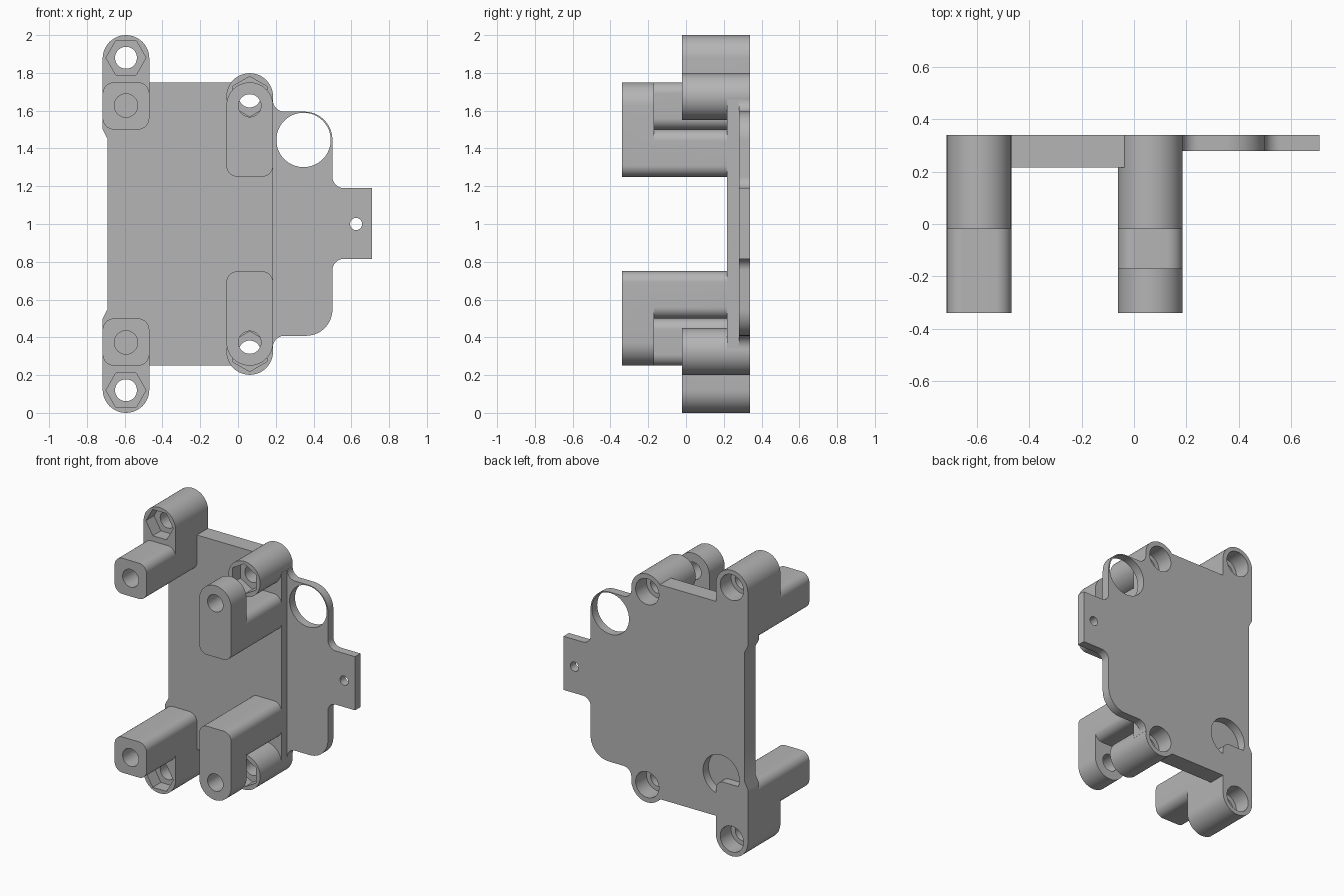
import bpy, bmesh, math
from mathutils import Vector

if "Cube" in bpy.data.objects:
    bpy.data.objects.remove(bpy.data.objects["Cube"])

grey = bpy.data.materials.new("plain_grey")
grey.use_nodes = True
COLOUR = (0.46, 0.46, 0.46, 1)
grey.diffuse_color = COLOUR
grey.node_tree.nodes["Principled BSDF"].inputs["Base Color"].default_value = COLOUR

BACK, FRONT = 0.34, -0.34
PLATE_FRONT, BOSS_FRONT, ARM_BACK = 0.217, -0.02, -0.17
R = 0.1235                      # half width of every post and boss
XR, XL = -0.593, 0.062          # the two column centres


def rounded(corners, steps=12):
    """Outline from (x, z, radius) corners; rounded ones are right angles."""
    out = []
    for i, (x, z, r) in enumerate(corners):
        p = Vector((x, z))
        if r == 0:
            out.append(p)
            continue
        u = (Vector(corners[i - 1][:2]) - p).normalized()
        v = (Vector(corners[(i + 1) % len(corners)][:2]) - p).normalized()
        for k in range(steps + 1):
            t = math.pi / 2 * k / steps
            out.append(p + r * (u + v) - r * (v * math.cos(t) + u * math.sin(t)))
    return out


def block(x, z0, z1, bottom, top):
    """Column-wide outline with its own corner radii at bottom and top."""
    return rounded([(x - R, z0, bottom), (x + R, z0, bottom),
                    (x + R, z1, top), (x - R, z1, top)])


def ring(x, z, r, sides=40, turn=0.0):
    return [Vector((x + r * math.cos(turn + math.tau * k / sides),
                    z + r * math.sin(turn + math.tau * k / sides))) for k in range(sides)]


def prism(name, outline, y0, y1, side=1):
    """Extrude an x-z outline along y; side -1 mirrors it to the lower half."""
    bm = bmesh.new()
    verts = [bm.verts.new((p.x, y0, 1 + side * (p.y - 1))) for p in outline]
    bmesh.ops.remove_doubles(bm, verts=verts, dist=0.0005)
    face = bm.faces.new(bm.verts[:])
    new = bmesh.ops.extrude_face_region(bm, geom=[face])["geom"]
    bmesh.ops.translate(bm, vec=(0, y1 - y0, 0),
                        verts=[g for g in new if isinstance(g, bmesh.types.BMVert)])
    bmesh.ops.recalc_face_normals(bm, faces=bm.faces[:])
    mesh = bpy.data.meshes.new(name)
    bm.to_mesh(mesh)
    bm.free()
    mesh.materials.append(grey)
    obj = bpy.data.objects.new(name, mesh)
    bpy.context.collection.objects.link(obj)
    return obj


def combine(target, tool, operation, keep=False):
    bpy.context.view_layer.objects.active = target
    mod = target.modifiers.new("cut", "BOOLEAN")
    mod.operation, mod.object, mod.solver = operation, tool, "EXACT"
    bpy.ops.object.modifier_apply(modifier=mod.name)
    if not keep:
        bpy.data.objects.remove(tool)


def drill(target, outline, y0, y1, side=1):
    combine(target, prism("cutter", outline, y0, y1, side), "DIFFERENCE")


# Thick plate with flared corners
half = [(0.185, 1.66), (XL, 1.75), (XR - R, 1.75), (XR - R, 1.5), (-0.69, 1.45)]
edge = [Vector(p) for p in half] + [Vector((x, 2 - z)) for x, z in reversed(half)]
plate = prism("base_plate", edge, PLATE_FRONT, BACK)

# Thin side flange with a tab
flange = rounded([
    (0.1, 0.34, 0), (0.185, 0.34, 0), (0.185, 0.408, 0.06), (0.5, 0.408, 0.14),
    (0.5, 0.815, 0.06), (0.71, 0.815, 0), (0.71, 1.19, 0), (0.5, 1.19, 0.06),
    (0.5, 1.595, 0.15), (0.185, 1.595, 0.06), (0.185, 1.66, 0), (0.1, 1.66, 0)])
combine(plate, prism("flange", flange, 0.28, BACK), "UNION")
drill(plate, ring(0.347, 1.445, 0.144, 64), 0.2, 0.4)
drill(plate, ring(0.625, 1.0, 0.032), 0.2, 0.4)
drill(plate, ring(-0.51, 0.545, 0.14, 64), BACK - 0.06, 0.4)

parts = [plate]
for level, side in (("upper", 1), ("lower", -1)):
    # Right column: square post beside a round-ended nut boss
    right = prism(level + "_right_standoff", block(XR, 1.5, 2.0, 0.06, R), BOSS_FRONT, BACK, side)
    post = prism("post", block(XR, 1.5, 1.75, 0.06, 0.06), FRONT, PLATE_FRONT, side)
    combine(right, post, "UNION")
    # Left column: round nut boss and an overhanging arm
    boss = prism(level + "_left_boss", ring(XL, 1.675, R, 48), BOSS_FRONT, BACK, side)
    arm = prism(level + "_left_arm", block(XL, 1.25, 1.5, 0.06, 0.06), FRONT, PLATE_FRONT, side)
    head = prism("head", block(XL, 1.25, 1.75, 0.06, R), FRONT, ARM_BACK, side)
    combine(arm, head, "UNION")
    combine(plate, right, "DIFFERENCE", keep=True)
    combine(plate, boss, "DIFFERENCE", keep=True)
    # Bolt hole, hexagonal nut pocket and rear counterbore
    for obj, x, z, turn in ((right, XR, 1.88, 0), (boss, XL, 1.675, math.pi / 6)):
        drill(obj, ring(x, z, 0.058), -0.5, 0.5, side)
        drill(obj, ring(x, z, 0.106, 6, turn), -0.1, BOSS_FRONT + 0.09, side)
        drill(obj, ring(x, z, 0.09), BACK - 0.12, 0.5, side)
    # Screw holes in the post and arm fronts
    drill(right, ring(XR, 1.627, 0.062), -0.5, -0.1, side)
    drill(arm, ring(XL, 1.627, 0.06), -0.5, -0.1, side)
    parts += [right, boss, arm]

# Smooth the curved walls, keep the edges crisp
for obj in parts:
    bpy.ops.object.select_all(action="DESELECT")
    obj.select_set(True)
    bpy.context.view_layer.objects.active = obj
    bpy.ops.object.shade_smooth_by_angle(angle=math.radians(30))
